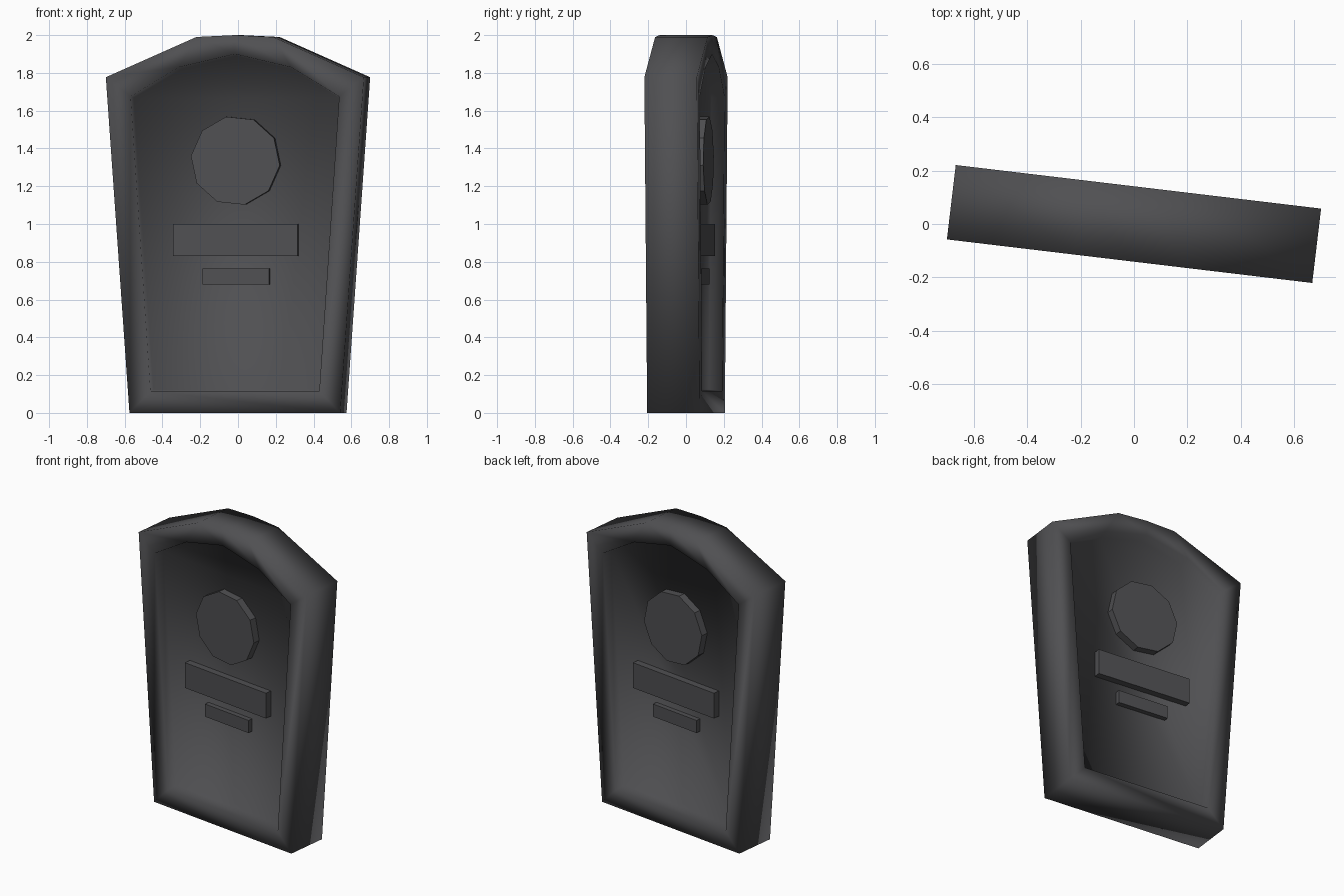
import bpy, bmesh, math
from mathutils import Matrix

if "Cube" in bpy.data.objects:
    bpy.data.objects.remove(bpy.data.objects["Cube"])

TURN = Matrix.Rotation(math.radians(-6.8), 4, 'Z')

def finish(name, bm, smooth=False):
    bmesh.ops.recalc_face_normals(bm, faces=bm.faces)
    bmesh.ops.transform(bm, matrix=TURN, verts=bm.verts)
    me = bpy.data.meshes.new(name)
    bm.to_mesh(me)
    bm.free()
    for p in me.polygons:
        p.use_smooth = smooth
    ob = bpy.data.objects.new(name, me)
    bpy.context.collection.objects.link(ob)
    return ob

def outline(half, mid_z):
    """Right-hand half profile mirrored about a centre top point."""
    return half + [(0, mid_z)] + [(-x, z) for x, z in reversed(half)]

# Tapered slab with a raised rim and a sunken panel on both faces
outer = outline([(0.562, 0), (0.688, 1.777), (0.205, 1.99)], 2.0)
lip = outline([(0.45, 0.115), (0.556, 1.675), (0.30, 1.83)], 1.9)
floor = outline([(0.442, 0.123), (0.547, 1.668), (0.295, 1.82)], 1.89)
sections = [(floor, -0.07), (lip, -0.14), (outer, -0.14),
            (outer, 0.14), (lip, 0.14), (floor, 0.07)]
bm = bmesh.new()
rings = [[bm.verts.new((x, y, z)) for x, z in prof] for prof, y in sections]
n = len(outer)
for a, b in zip(rings, rings[1:]):
    for i in range(n):
        j = (i + 1) % n
        bm.faces.new((a[i], a[j], b[j], b[i]))
bm.faces.new(rings[0])
bm.faces.new(rings[-1])
finish("slab", bm, smooth=True)

# Round plaque, standing proud of both panels
bm = bmesh.new()
bmesh.ops.create_cone(bm, cap_ends=True, segments=10, radius1=0.238, radius2=0.238, depth=0.24,
                      matrix=Matrix.Translation((0, 0, 1.335)) @ Matrix.Rotation(math.pi / 2, 4, 'X')
                      @ Matrix.Rotation(math.radians(12), 4, 'Z'))
finish("round_plaque", bm)

# Two horizontal bars, standing proud of both panels
for name, w, d, z0, z1 in (("upper_bar", 0.664, 0.23, 0.83, 1.0),
                           ("lower_bar", 0.356, 0.206, 0.68, 0.765)):
    bm = bmesh.new()
    bmesh.ops.create_cube(bm, size=1, matrix=Matrix.Translation((0, 0, (z0 + z1) / 2))
                          @ Matrix.Diagonal((w, d, z1 - z0, 1)))
    finish(name, bm)

# Dark stone colour
stone = bpy.data.materials.new("dark_stone")
stone.diffuse_color = (0.08, 0.08, 0.085, 1)
stone.use_nodes = True
stone.node_tree.nodes["Principled BSDF"].inputs["Base Color"].default_value = stone.diffuse_color
for ob in bpy.context.collection.objects:
    ob.data.materials.append(stone)
